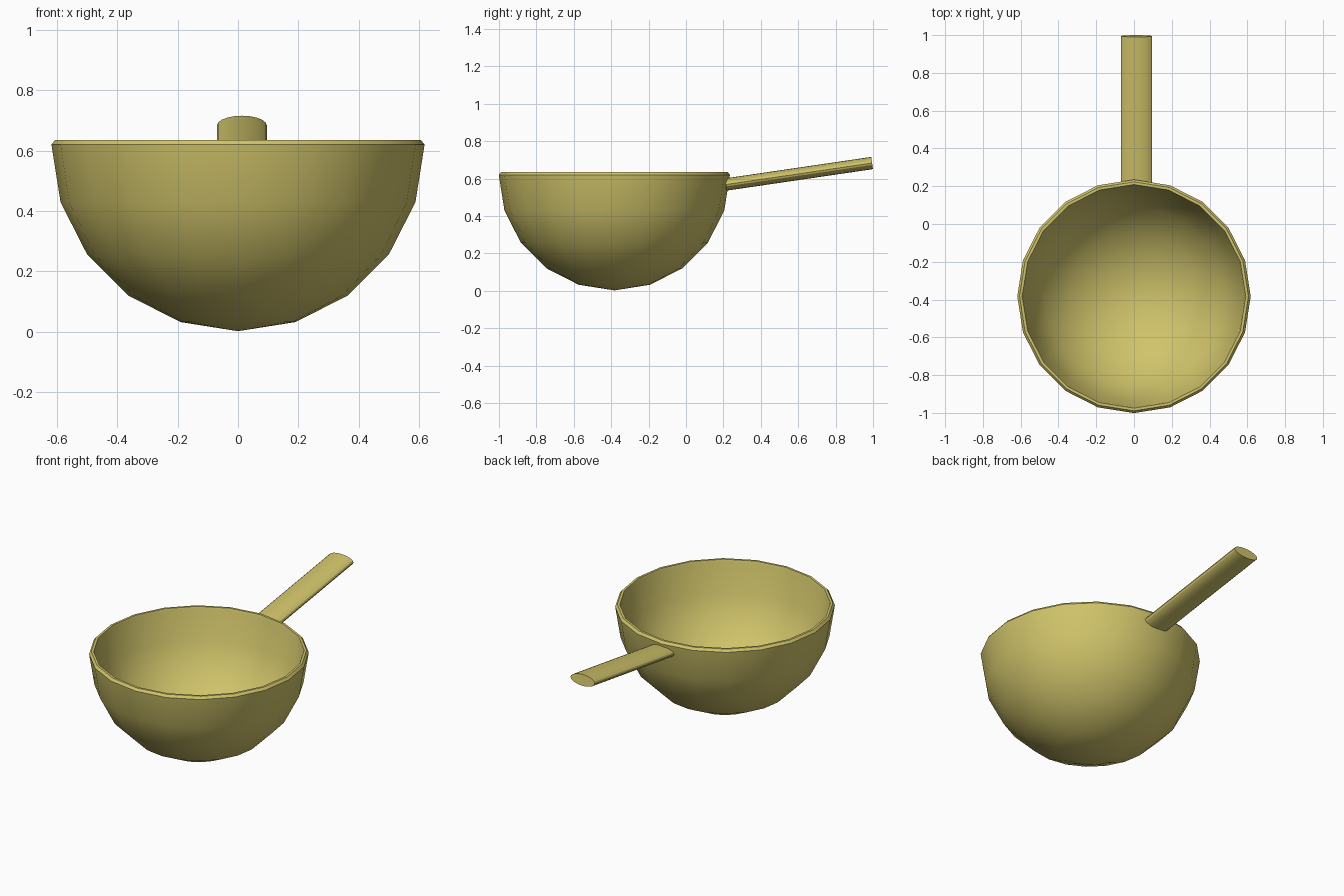
import bpy, bmesh
from math import sin, cos, pi
from mathutils import Vector

default = bpy.data.objects.get("Cube")
if default:
    bpy.data.objects.remove(default, do_unlink=True)

SIDES = 20
RADIUS = 0.617
CENTRE_Y = -0.383

brass = bpy.data.materials.new("brass_yellow")
brass.use_nodes = True
colour = (0.63, 0.55, 0.145, 1)
brass.diffuse_color = colour
brass.node_tree.nodes["Principled BSDF"].inputs["Base Color"].default_value = colour


def finish(name, bm):
    """Turn a bmesh into a shaded object."""
    bmesh.ops.recalc_face_normals(bm, faces=bm.faces)
    mesh = bpy.data.meshes.new(name)
    bm.to_mesh(mesh)
    bm.free()
    mesh.materials.append(brass)
    obj = bpy.data.objects.new(name, mesh)
    bpy.context.collection.objects.link(obj)
    bpy.ops.object.select_all(action='DESELECT')
    obj.select_set(True)
    bpy.context.view_layer.objects.active = obj
    bpy.ops.object.shade_smooth_by_angle(angle=pi / 6)
    return obj


# Bowl: outer and inner hemispheres joined by a bevelled rim, spun round z
def arc(radius):
    return [(radius * sin(i * pi / 10), RADIUS + 0.003 - radius * cos(i * pi / 10))
            for i in range(6)]


profile = arc(RADIUS + 0.001) + [(0.606, 0.635), (0.592, 0.635)] + arc(0.587)[::-1]
bm = bmesh.new()
verts = [bm.verts.new((r, 0, z)) for r, z in profile]
edges = [bm.edges.new(pair) for pair in zip(verts, verts[1:])]
bmesh.ops.spin(bm, geom=verts + edges, cent=(0, 0, 0), axis=(0, 0, 1),
               angle=2 * pi, steps=SIDES)
bmesh.ops.remove_doubles(bm, verts=bm.verts, dist=0.001)
bmesh.ops.translate(bm, vec=(0, CENTRE_Y, 0), verts=bm.verts)
finish("bowl", bm)

# Handle: flattened rod rising gently away from the bowl wall
start, end = Vector((0.013, 0.212, 0.568)), Vector((0.013, 0.995, 0.683))
axis = (end - start).normalized()
up = Vector((1, 0, 0)).cross(axis)
bm = bmesh.new()
rings = []
for point in (start, end):
    rings.append([bm.verts.new(point + Vector((0.083 * cos(a), 0, 0)) + up * 0.033 * sin(a))
                  for a in (2 * pi * i / SIDES for i in range(SIDES))])
    bm.faces.new(rings[-1])
for i in range(SIDES):
    j = (i + 1) % SIDES
    bm.faces.new((rings[0][i], rings[0][j], rings[1][j], rings[1][i]))
finish("handle", bm)
